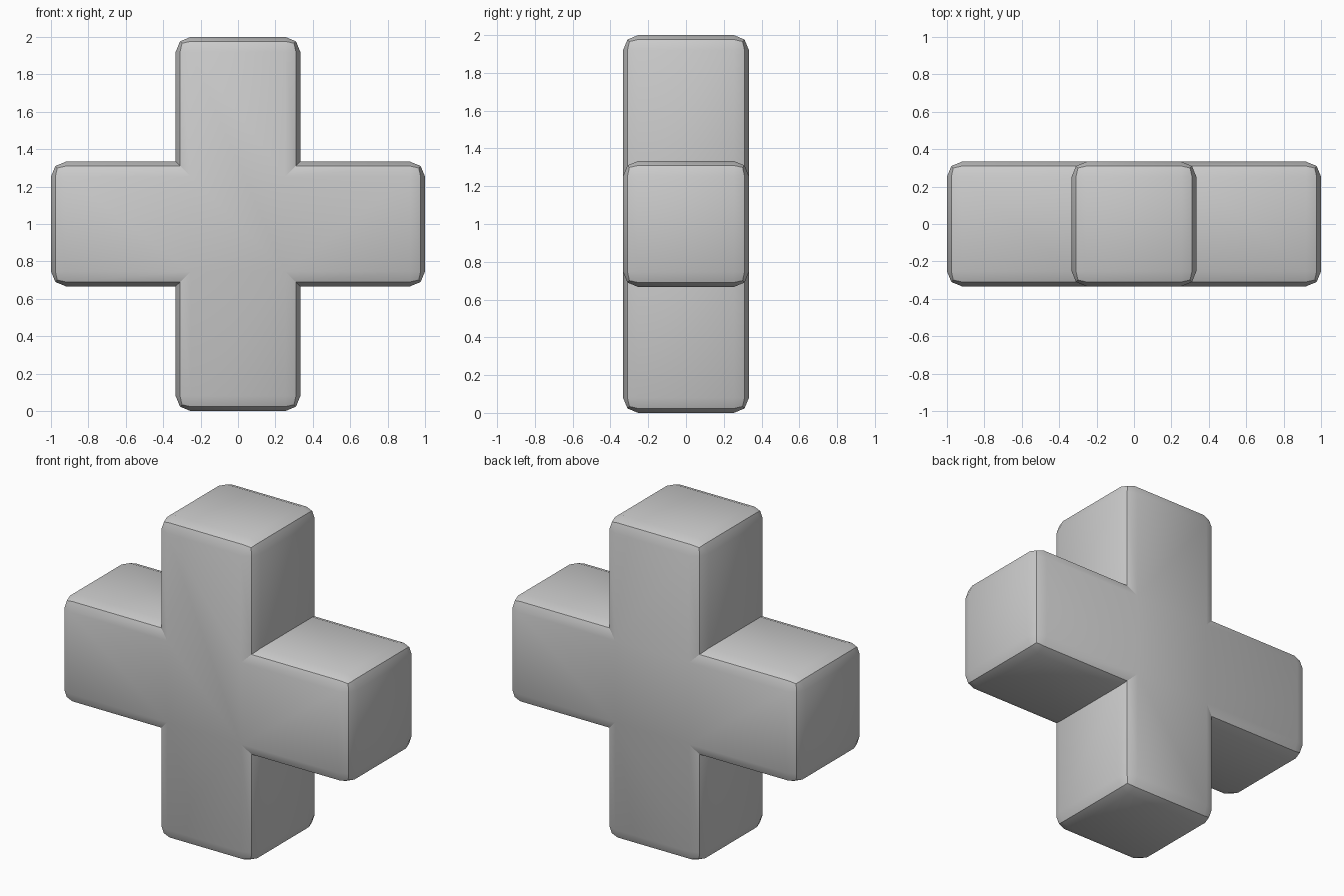
import bpy, bmesh

if "Cube" in bpy.data.objects:
    bpy.data.objects.remove(bpy.data.objects["Cube"])

A, B, R = 1.0, 1 / 3, 0.08   # arm length, half thickness, edge rounding

# Plus-shaped profile, one arm tip and inner corner per quarter turn
profile = []
x, z = (A, -B, ), None
quarter = [(A, -B), (A, B), (B, B)]
for i in range(4):
    profile += quarter
    quarter = [(-pz, px) for px, pz in quarter]

# Extrude the profile through the depth
bm = bmesh.new()
face = bm.faces.new([bm.verts.new((px, -B, pz + A)) for px, pz in profile])
ext = bmesh.ops.extrude_face_region(bm, geom=[face], use_keep_orig=True)
moved = [g for g in ext["geom"] if isinstance(g, bmesh.types.BMVert)]
bmesh.ops.translate(bm, verts=moved, vec=(0, 2 * B, 0))
bmesh.ops.recalc_face_normals(bm, faces=bm.faces)

# Round the outer edges only; the inner corners stay sharp
outer = [e for e in bm.edges if e.is_convex]
bmesh.ops.bevel(bm, geom=outer, offset=R, offset_type='OFFSET', segments=2,
                profile=0.5, affect='EDGES', clamp_overlap=True)
bmesh.ops.recalc_face_normals(bm, faces=bm.faces)

mesh = bpy.data.meshes.new("plus_block")
bm.to_mesh(mesh)
bm.free()
obj = bpy.data.objects.new("plus_block", mesh)
bpy.context.collection.objects.link(obj)
bpy.context.view_layer.objects.active = obj
obj.select_set(True)
bpy.ops.object.shade_smooth_by_angle(angle=0.5236)
